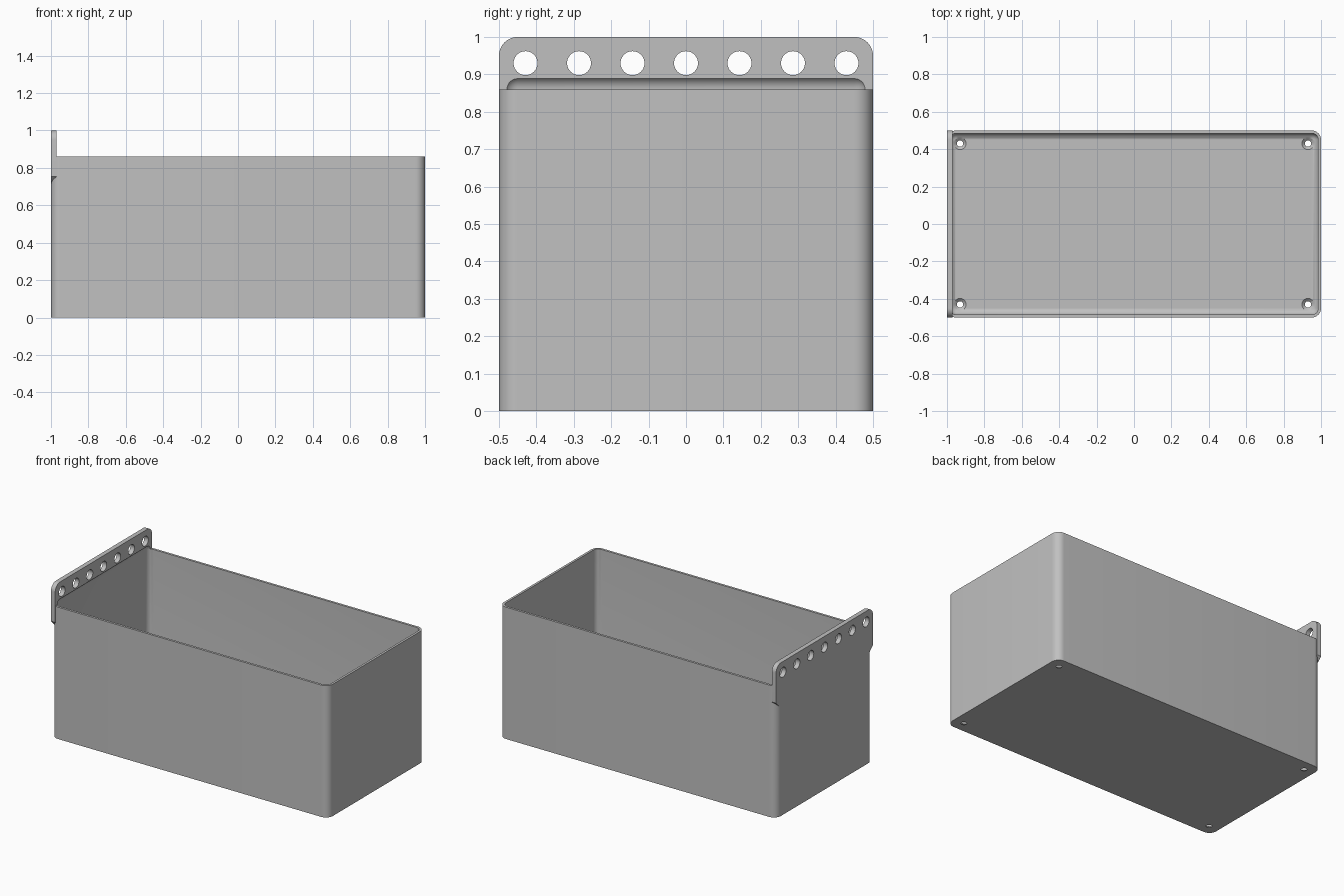
import bpy, bmesh
from math import pi
from mathutils import Matrix, Vector

if "Cube" in bpy.data.objects:
    bpy.data.objects.remove(bpy.data.objects["Cube"])

WALL, RADIUS, RIM = 0.015, 0.05, 0.86

grey = bpy.data.materials.new("light grey")
grey.use_nodes = True
colour = (0.53, 0.53, 0.53, 1)
grey.diffuse_color = colour
grey.node_tree.nodes["Principled BSDF"].inputs["Base Color"].default_value = colour


def finish(name, bm):
    bmesh.ops.recalc_face_normals(bm, faces=bm.faces)
    mesh = bpy.data.meshes.new(name)
    bm.to_mesh(mesh)
    bm.free()
    obj = bpy.data.objects.new(name, mesh)
    bpy.context.collection.objects.link(obj)
    mesh.materials.append(grey)
    return obj


def block(name, low, high, bevels):
    """Box between two corners; bevels are (edge test, radius, segments)."""
    low, high = Vector(low), Vector(high)
    bm = bmesh.new()
    bmesh.ops.create_cube(bm, size=1)
    for v in bm.verts:
        v.co = [l if c < 0 else h for c, l, h in zip(v.co, low, high)]
    for test, radius, segments in bevels:
        edges = [e for e in bm.edges if test(e)]
        bmesh.ops.bevel(bm, geom=edges, offset=radius, segments=segments,
                        profile=0.5, affect='EDGES')
    return finish(name, bm)


def drill(name, centres, r_low, r_high, depth, turn=Matrix()):
    """One cutter made of several round plugs."""
    bm = bmesh.new()
    for c in centres:
        bmesh.ops.create_cone(bm, cap_ends=True, segments=32, radius1=r_low,
                              radius2=r_high, depth=depth,
                              matrix=Matrix.Translation(c) @ turn)
    return finish(name, bm)


def combine(target, tool, operation):
    mod = target.modifiers.new(tool.name, 'BOOLEAN')
    mod.operation, mod.solver, mod.object = operation, 'EXACT', tool
    bpy.context.view_layer.objects.active = target
    bpy.ops.object.modifier_apply(modifier=mod.name)
    bpy.data.objects.remove(tool)


def direction(e):
    return (e.verts[1].co - e.verts[0].co).normalized()


def along_x(e, top):
    high = (e.verts[0].co.z + e.verts[1].co.z) / 2 > RIM
    return abs(direction(e).x) > 0.99 and abs(e.verts[0].co.y) > 0.49 and high == top


# Bin body with rounded upright corners
bin_body = block("bin_body", (-1, -0.5, 0), (1, 0.5, RIM),
                 [(lambda e: abs(direction(e).z) > 0.99, RADIUS, 10)])

# Hanging plate: round upper corners, chamfered lower corners
plate = block("hanging_plate", (-1, -0.5, 0.705), (-0.97, 0.5, 1),
              [(lambda e: along_x(e, True), RADIUS, 10),
               (lambda e: along_x(e, False), RADIUS, 1)])
combine(bin_body, plate, 'UNION')

# Fully rounded cavity, which also scoops into the plate above the rim
inner = RADIUS - WALL
cavity = block("cavity_cutter", (WALL - 1, WALL - 0.5, WALL),
               (1 - WALL, 0.5 - WALL, RIM + inner),
               [(lambda e: True, inner, 8)])
combine(bin_body, cavity, 'DIFFERENCE')

# Row of hanging holes
holes = drill("plate_hole_cutter", [(-0.985, i * 0.143, 0.93) for i in range(-3, 4)],
              0.032, 0.032, 0.1, Matrix.Rotation(pi / 2, 4, 'Y'))
combine(bin_body, holes, 'DIFFERENCE')

# Countersunk drain holes in the floor corners
corners = [(x, y) for x in (-0.93, 0.93) for y in (-0.43, 0.43)]
drains = drill("drain_cutter", [(x, y, 0) for x, y in corners], 0.017, 0.017, 0.06)
combine(bin_body, drains, 'DIFFERENCE')
sinks = drill("countersink_cutter", [(x, y, 0.0125) for x, y in corners],
              0.017, 0.042, 0.023)
combine(bin_body, sinks, 'DIFFERENCE')

# Smooth the fillets, keep the rims crisp
bpy.ops.object.select_all(action='DESELECT')
bin_body.select_set(True)
bpy.context.view_layer.objects.active = bin_body
bpy.ops.object.shade_smooth_by_angle(angle=pi / 6)
